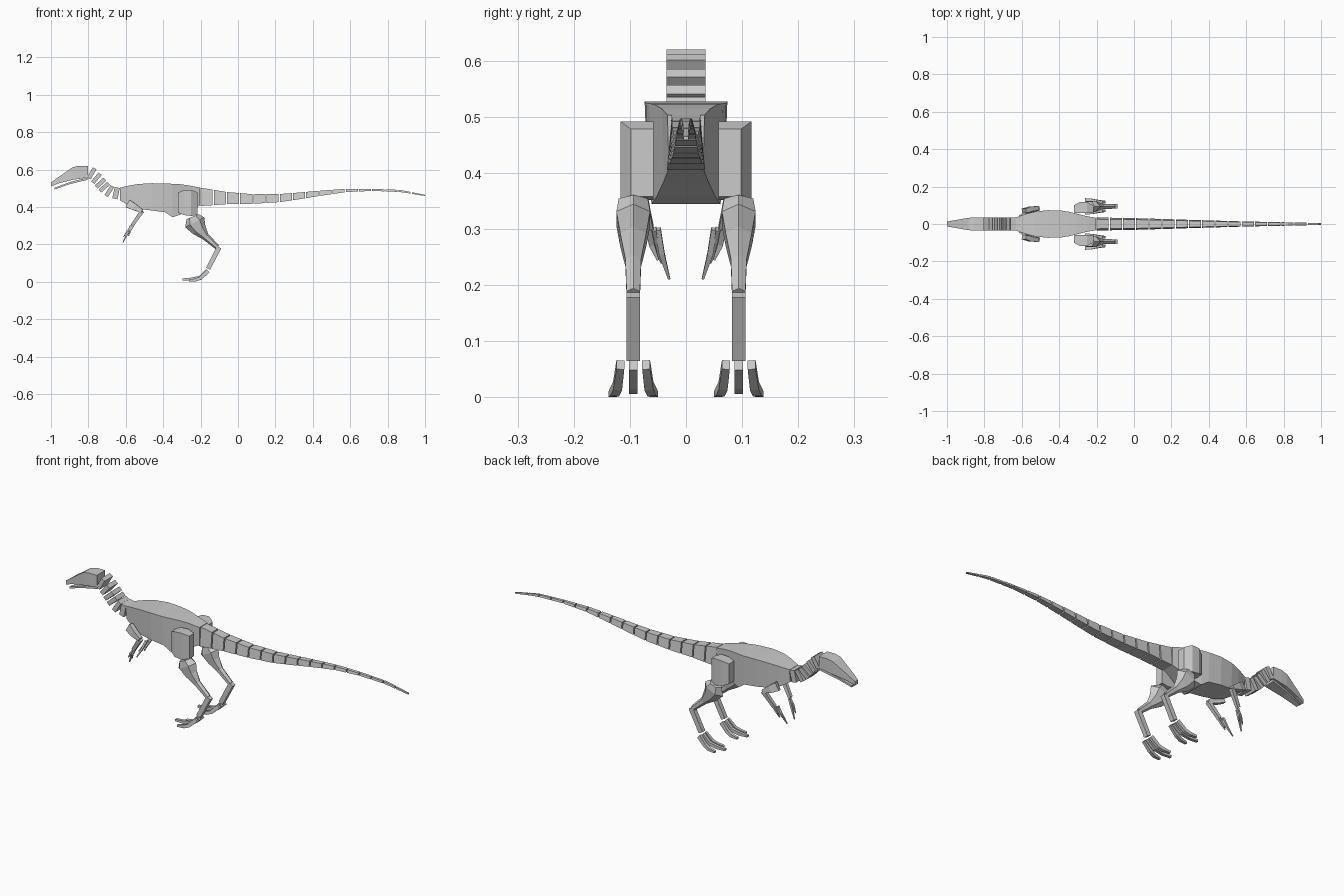
import bpy, bmesh, math
from mathutils import Vector

if "Cube" in bpy.data.objects:
    bpy.data.objects.remove(bpy.data.objects["Cube"])


def build(name, rings, mirror=False):
    """Skin equal-sized rings of points into a closed, flat-shaded solid."""
    bm = bmesh.new()
    loops = [[bm.verts.new(p) for p in r] for r in rings]
    n = len(loops[0])
    for a, b in zip(loops, loops[1:]):
        for i in range(n):
            j = (i + 1) % n
            bm.faces.new((a[i], a[j], b[j], b[i]))
    bm.faces.new(loops[0])
    bm.faces.new(loops[-1])
    bmesh.ops.recalc_face_normals(bm, faces=bm.faces[:])
    me = bpy.data.meshes.new(name)
    bm.to_mesh(me)
    bm.free()
    ob = bpy.data.objects.new(name, me)
    bpy.context.collection.objects.link(ob)
    if mirror:
        m = ob.modifiers.new("mirror", 'MIRROR')
        m.use_axis = (False, True, False)
    return ob


def upright(name, stations, top=1.0, bottom=1.0):
    """Stations across x: (x, z bottom, z top, half width)."""
    rings = [[(x, -w * bottom, b), (x, w * bottom, b), (x, w * top, t), (x, -w * top, t)]
             for x, b, t, w in stations]
    return build(name, rings)


def limb(name, pts, sides=4, mirror=True):
    """Path points (x, y, z, half width in y, half depth)."""
    P = [Vector(p[:3]) for p in pts]
    rings = []
    for i, p in enumerate(pts):
        t = (P[min(i + 1, len(P) - 1)] - P[max(i - 1, 0)]).normalized()
        side = Vector((0, 1, 0))
        side = (side - t * side.dot(t)).normalized()
        up = side.cross(t)
        k = 1 / math.cos(math.pi / sides)
        ring = []
        for s in range(sides):
            a = math.tau * (s + 0.5) / sides
            ring.append(P[i] + side * math.cos(a) * k * p[3] + up * math.sin(a) * k * p[4])
        rings.append(ring)
    return build(name, rings, mirror)


def lerp_table(table, x):
    for a, b in zip(table, table[1:]):
        if x <= b[0] + 1e-6:
            f = (x - a[0]) / (b[0] - a[0])
            return tuple(u + (v - u) * f for u, v in zip(a, b))
    return table[-1]


# head
upright("skull", [(-1, .51, .53, .013), (-.96, .526, .56, .02), (-.885, .545, .612, .033),
                  (-.85, .55, .62, .035), (-.803, .558, .62, .035)])
upright("lower_jaw", [(-.98, .494, .503, .012), (-.9, .522, .533, .022), (-.805, .545, .557, .03)])

# neck plates, each a tilted slab along the neck curve
neck = [(-.782, .580, 60), (-.757, .554, 50), (-.735, .528, 42), (-.715, .506, 42),
        (-.688, .485, 58), (-.652, .474, 78)]
for i, (x, z, ang) in enumerate(neck):
    a = math.radians(ang)
    u = Vector((math.cos(a), 0, math.sin(a)))
    v = Vector((math.sin(a), 0, -math.cos(a)))
    h = .031
    w = .014 if i == 5 else .011
    c = Vector((x, 0, z))
    rings = [[c + u * h * sy + v * w * sx + Vector((0, y, 0))
              for sx, sy in ((-1, -1), (1, -1), (1, 1), (-1, 1))] for y in (-.035, .035)]
    build(f"neck_plate_{i + 1}", rings)

# torso
upright("torso", [(-.632, .437, .503, .036), (-.58, .405, .515, .055), (-.53, .39, .523, .068),
                  (-.46, .381, .527, .076), (-.39, .372, .525, .074), (-.35, .345, .524, .068),
                  (-.31, .358, .522, .058), (-.255, .385, .514, .044), (-.203, .408, .503, .034)],
        top=.97, bottom=.9)

# tail segments
tail = [(-.2, .405, .503, .034), (-.06, .415, .48, .033), (.08, .417, .468, .029), (.22, .426, .469, .025),
        (.3, .437, .475, .022), (.44, .46, .487, .018), (.58, .48, .497, .014),
        (.72, .486, .497, .011), (.87, .48, .491, .008), (1, .459, .465, .005)]
count = 17
pitch = 1.2 / count
for i in range(count):
    x0 = -.2 + i * pitch
    x1 = x0 + pitch - (.006 if i < count - 1 else 0)
    upright(f"tail_segment_{i + 1}", [lerp_table(tail, x0), lerp_table(tail, (x0 + x1) / 2),
                                      lerp_table(tail, x1)], top=.75)

# hip blocks: side outline is a bowed box, outer face swelling at its middle
build("hip_block", [[(x, .058, b), (x, yo, b), (x, yo, t), (x, .058, t)]
                    for x, yo, b, t in ((-.322, .1, .37, .476), (-.29, .117, .357, .49),
                                        (-.25, .117, .352, .492), (-.217, .098, .358, .478))], True)

# legs
Y = .094
limb("drumstick", [(-.243, Y, .348, .026, .03), (-.231, Y, .318, .03, .05), (-.208, Y, .28, .023, .035),
                   (-.172, Y, .24, .014, .017), (-.109, Y, .184, .012, .012)], sides=6)
limb("shank", [(-.101, Y, .184, .012, .013), (-.16, Y, .07, .012, .012)])

# toes: middle one longest, outer two splayed
limb("middle_toe", [(-.163, Y, .058, .008, .012), (-.202, Y, .023, .008, .009),
                    (-.25, Y, .014, .008, .008), (-.298, Y, .013, .007, .005)])
for name, s in (("outer_toe", 1), ("inner_toe", -1)):
    limb(name, [(-.16, Y + s * .023, .058, .007, .011), (-.2, Y + s * .028, .02, .008, .009),
                (-.225, Y + s * .033, .01, .008, .008), (-.262, Y + s * .037, .006, .007, .005)])

# arms
limb("upper_arm", [(-.588, .07, .418, .012, .022), (-.555, .08, .4, .013, .018),
                   (-.513, .085, .378, .011, .009)])
limb("forearm", [(-.513, .083, .378, .01, .011), (-.565, .066, .302, .008, .009)])
for i, (x, y, z) in enumerate(((-.615, .03, .211), (-.612, .043, .24), (-.585, .05, .245))):
    base_y = .058 + .008 * (i - 1)
    limb(f"finger_{i + 1}", [(-.567 + .006 * (i - 1), base_y, .3, .005, .006),
                             ((x - .57) / 2, (base_y + y) / 2 + .003, (z + .3) / 2, .005, .005),
                             (x, y, z, .002, .002)])
